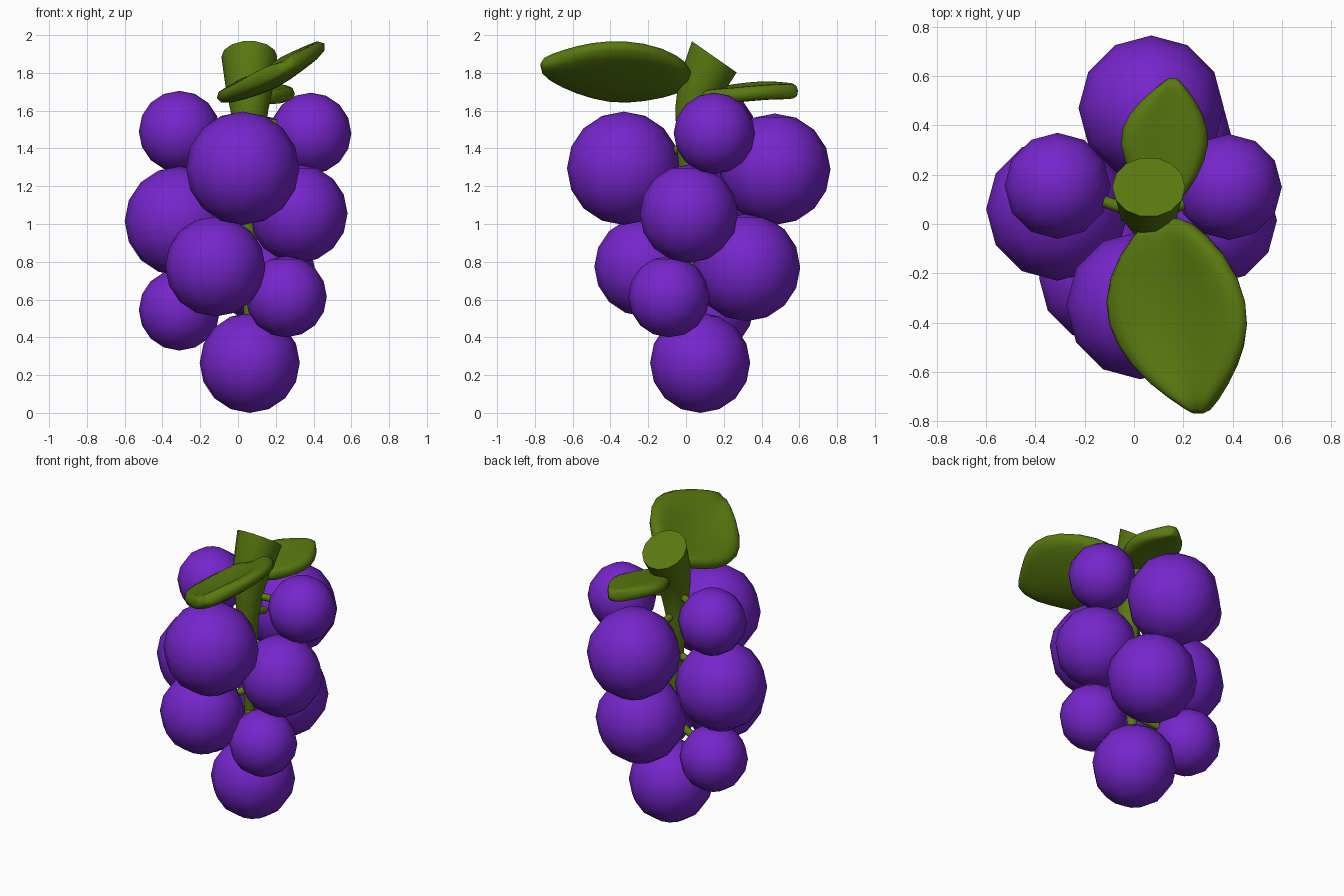
import bpy, bmesh, math
from mathutils import Vector

if "Cube" in bpy.data.objects:
    bpy.data.objects.remove(bpy.data.objects["Cube"])


def material(name, rgb):
    m = bpy.data.materials.new(name)
    m.diffuse_color = (*rgb, 1)
    m.use_nodes = True
    m.node_tree.nodes["Principled BSDF"].inputs["Base Color"].default_value = m.diffuse_color
    return m


PURPLE = material("grape purple", (0.18, 0.019, 0.60))
GREEN = material("leaf green", (0.10, 0.19, 0.005))


def make_object(name, bm, mat, smooth=60):
    bmesh.ops.recalc_face_normals(bm, faces=bm.faces)
    me = bpy.data.meshes.new(name)
    bm.to_mesh(me)
    bm.free()
    me.materials.append(mat)
    ob = bpy.data.objects.new(name, me)
    bpy.context.collection.objects.link(ob)
    bpy.ops.object.select_all(action='DESELECT')
    ob.select_set(True)
    bpy.context.view_layer.objects.active = ob
    bpy.ops.object.shade_smooth_by_angle(angle=math.radians(smooth))
    return ob


def tube(name, rings, sides):
    """Loft circles given as (centre, radius, normal)."""
    bm = bmesh.new()
    loops = []
    for c, r, n in rings:
        n = Vector(n).normalized()
        u = Vector((0, 1, 0)).cross(n)
        if u.length < 0.1:
            u = Vector((1, 0, 0))
        u.normalize()
        v = n.cross(u)
        loops.append([bm.verts.new(Vector(c) + r * (u * math.cos(a) + v * math.sin(a)))
                      for a in (2 * math.pi * i / sides for i in range(sides))])
    for a, b in zip(loops, loops[1:]):
        for i in range(sides):
            j = (i + 1) % sides
            bm.faces.new((a[i], a[j], b[j], b[i]))
    bm.faces.new(loops[0][::-1])
    bm.faces.new(loops[-1])
    return make_object(name, bm, GREEN, 50)


def leaf(name, rows, left_slope, right_slope, thick):
    """Folded leaf; each row is y, left x, midrib x, right x, midrib z."""
    bm = bmesh.new()
    grid = []
    for y, xl, xm, xr, z in rows:
        pts = []
        for x in (xl, (xl + xm) / 2, xm, (xm + xr) / 2, xr):
            s = left_slope if x < xm else right_slope
            pts.append(bm.verts.new((x, y, z + s * (x - xm))))
        grid.append(pts)
    for a, b in zip(grid, grid[1:]):
        for i in range(4):
            bm.faces.new((a[i], a[i + 1], b[i + 1], b[i]))
    ob = make_object(name, bm, GREEN, 80)
    s = ob.modifiers.new("thickness", 'SOLIDIFY')
    s.thickness, s.offset = thick, 0
    d = ob.modifiers.new("rounding", 'SUBSURF')
    d.levels = d.render_levels = 1
    return ob


# Grapes: x, y, z, radius
grapes = [
    (0.025, -0.33, 1.295, 0.30), (0.07, 0.47, 1.29, 0.295),
    (-0.31, 0.155, 1.49, 0.215), (0.385, 0.15, 1.48, 0.215),
    (-0.31, 0.06, 1.015, 0.29), (0.32, 0.015, 1.055, 0.26),
    (-0.12, -0.22, 0.775, 0.265), (0.12, 0.32, 0.77, 0.285),
    (0.255, -0.09, 0.615, 0.215), (-0.31, 0.14, 0.545, 0.215),
    (0.062, 0.075, 0.265, 0.265),
]
for i, (x, y, z, r) in enumerate(grapes):
    bm = bmesh.new()
    bmesh.ops.create_uvsphere(bm, u_segments=12, v_segments=8, radius=r)
    ob = make_object(f"grape_{i + 1}", bm, PURPLE, 80)
    ob.location = (x, y, z)
    # Twig joining the grape to the stem
    start = Vector((0.06, 0.03, min(z + 0.12, 1.55)))
    end = Vector((x, y, z + 0.02))
    n = end - start
    tube(f"twig_{i + 1}", [(start, 0.024, n), (end, 0.024, n)], 8)

# Main stem, flaring to a slanted cut end
tube("stem", [
    ((0.06, 0.06, 0.35), 0.025, (0, 0, 1)),
    ((0.06, 0.04, 0.9), 0.04, (0, 0, 1)),
    ((0.06, 0.02, 1.4), 0.07, (0, 0, 1)),
    ((0.06, 0.04, 1.6), 0.10, (0, 0.1, 1)),
    ((0.06, 0.075, 1.72), 0.125, (0, 0.35, 1)),
    ((0.06, 0.15, 1.885), 0.148, (0, 0.7, 1)),
], 14)

# Leaves
leaf("front_leaf", [
    (0.03, 0.06, 0.12, 0.20, 1.77), (-0.12, -0.07, 0.14, 0.38, 1.75),
    (-0.32, -0.14, 0.17, 0.475, 1.74), (-0.5, -0.08, 0.20, 0.46, 1.76),
    (-0.65, 0.05, 0.235, 0.38, 1.80), (-0.775, 0.24, 0.262, 0.285, 1.84),
], 0.28, 0.75, 0.09)
leaf("back_leaf", [
    (0.07, 0.07, 0.12, 0.17, 1.67), (0.18, -0.01, 0.13, 0.26, 1.675),
    (0.33, -0.075, 0.14, 0.32, 1.69), (0.45, -0.03, 0.15, 0.285, 1.70),
    (0.54, 0.07, 0.155, 0.225, 1.70), (0.595, 0.145, 0.16, 0.175, 1.705),
], -0.15, 0.0, 0.08)
